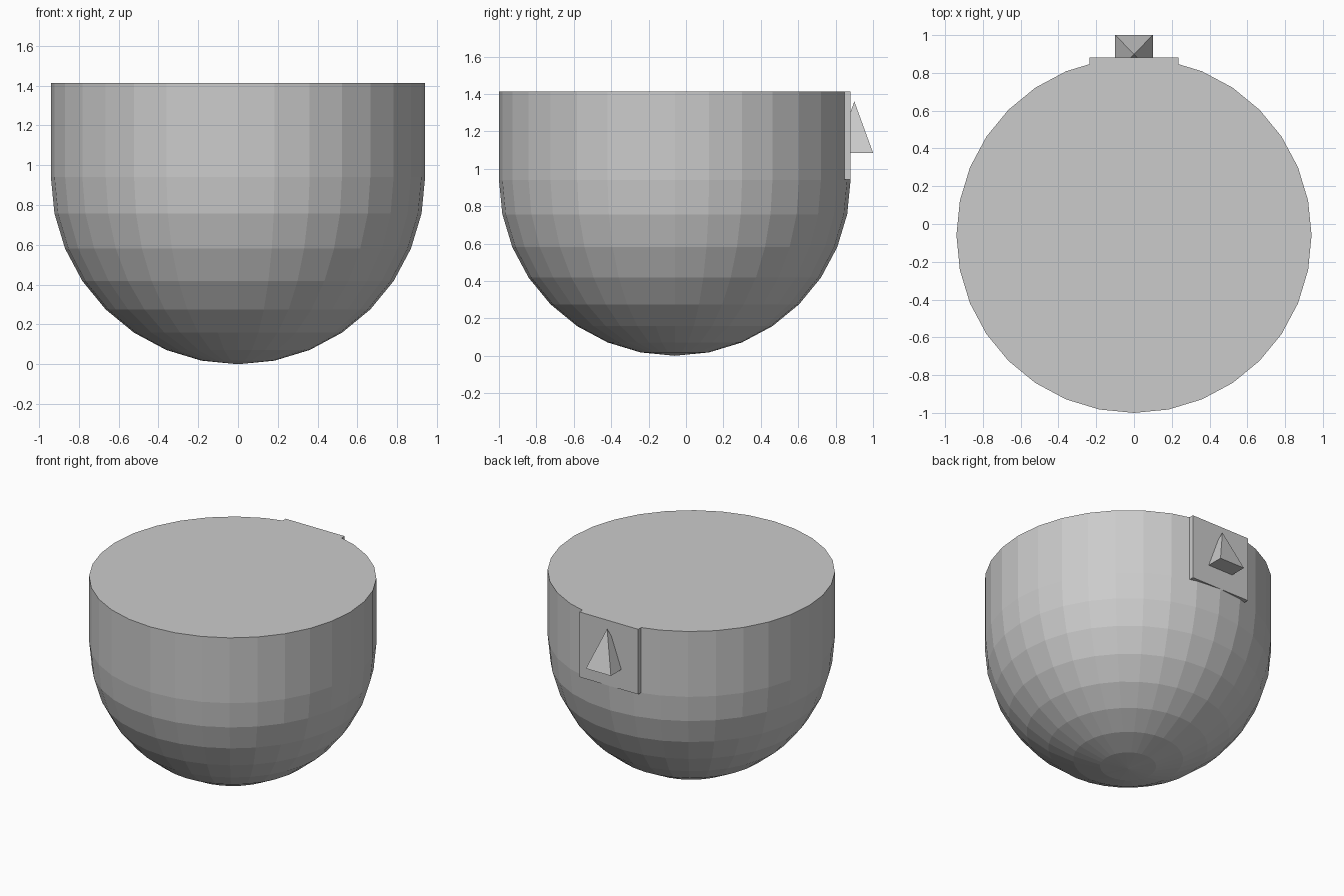
import bpy, bmesh
from math import sin, cos, pi
from mathutils import Matrix

if "Cube" in bpy.data.objects:
    bpy.data.objects.remove(bpy.data.objects["Cube"])

R, CY, TOP, N = 0.94, -0.06, 1.412, 32


def finish(name, bm):
    bmesh.ops.recalc_face_normals(bm, faces=bm.faces)
    mesh = bpy.data.meshes.new(name)
    bm.to_mesh(mesh)
    bm.free()
    obj = bpy.data.objects.new(name, mesh)
    bpy.context.collection.objects.link(obj)
    return obj


# Bowl body: half sphere with a straight upper wall and a flat lid
bm = bmesh.new()
profile = [(R * sin(i * pi / 16), R * (1 - cos(i * pi / 16))) for i in range(1, 9)]
profile.append((R, TOP))
rings = [[bm.verts.new((r * cos(2 * pi * k / N), CY + r * sin(2 * pi * k / N), z))
          for k in range(N)] for r, z in profile]
for low, high in zip(rings, rings[1:]):
    for k in range(N):
        j = (k + 1) % N
        bm.faces.new((low[k], low[j], high[j], high[k]))
pole = bm.verts.new((0, CY, 0))
for k in range(N):
    bm.faces.new((pole, rings[0][(k + 1) % N], rings[0][k]))
bm.faces.new(rings[-1])
finish("bowl_body", bm)

# Mounting plate on the back wall
bm = bmesh.new()
bmesh.ops.create_cube(bm, size=1, matrix=Matrix.Translation((0, 0.863, (0.942 + TOP) / 2))
                      @ Matrix.Diagonal((0.47, 0.035, TOP - 0.942, 1)))
finish("back_plate", bm)

# Pyramid hook, half sunk into the plate
bm = bmesh.new()
bmesh.ops.create_cone(bm, cap_ends=True, segments=4, radius1=0.1 * 2 ** 0.5, radius2=0,
                      depth=0.275, matrix=Matrix.Translation((0, 0.9, 1.2225))
                      @ Matrix.Rotation(pi / 4, 4, 'Z'))
bmesh.ops.remove_doubles(bm, verts=bm.verts, dist=1e-5)
finish("pyramid_hook", bm)
